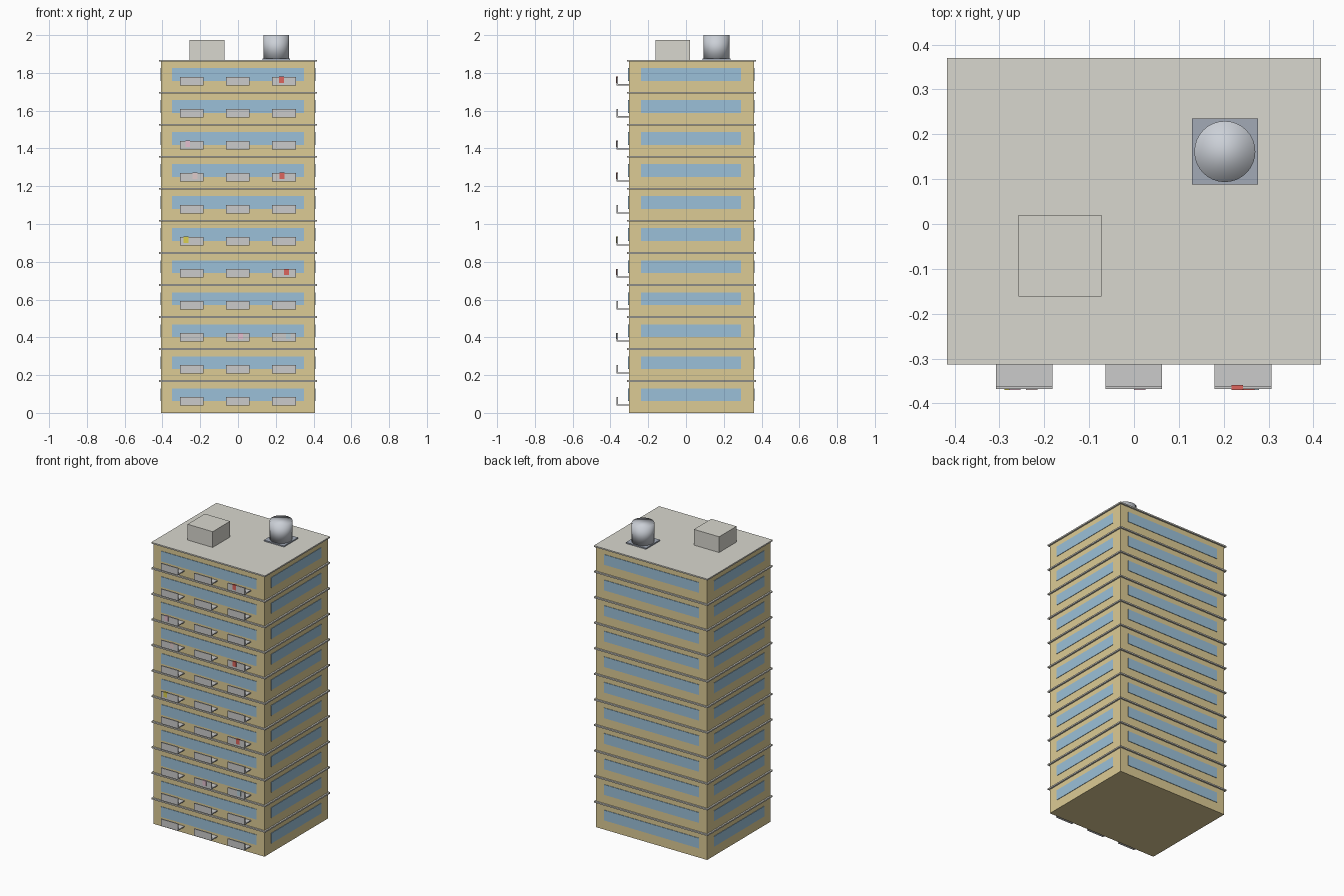
import bpy, bmesh
from mathutils import Matrix, Vector

if "Cube" in bpy.data.objects:
    bpy.data.objects.remove(bpy.data.objects["Cube"])


def mat(name, rgb):
    m = bpy.data.materials.new(name)
    m.diffuse_color = (*rgb, 1)
    m.use_nodes = True
    m.node_tree.nodes["Principled BSDF"].inputs["Base Color"].default_value = m.diffuse_color
    return m


WALL = mat("wall", (0.72, 0.60, 0.30))
GLASS = mat("glass", (0.33, 0.53, 0.69))
CONCRETE = mat("concrete", (0.69, 0.68, 0.62))
RAIL = mat("rail", (0.69, 0.69, 0.69))
STEEL = mat("steel", (0.36, 0.40, 0.47))
TANK = mat("tank", (0.60, 0.63, 0.68))
CLOTH = {
    "red": mat("red_cloth", (0.72, 0.13, 0.11)),
    "pink": mat("pink_cloth", (0.78, 0.52, 0.62)),
    "peach": mat("peach_cloth", (0.74, 0.60, 0.60)),
    "yellow": mat("yellow_cloth", (0.70, 0.62, 0.08)),
    "blue": mat("blue_cloth", (0.47, 0.62, 0.70)),
}


def boxes(name, spans, material):
    """One object made of boxes given as (x0, x1, y0, y1, z0, z1)."""
    bm = bmesh.new()
    for x0, x1, y0, y1, z0, z1 in spans:
        size = Matrix.Diagonal((x1 - x0, y1 - y0, z1 - z0, 1))
        mid = Vector((x0 + x1, y0 + y1, z0 + z1)) / 2
        bmesh.ops.create_cube(bm, size=1, matrix=Matrix.Translation(mid) @ size)
    me = bpy.data.meshes.new(name)
    bm.to_mesh(me)
    bm.free()
    me.materials.append(material)
    ob = bpy.data.objects.new(name, me)
    bpy.context.collection.objects.link(ob)
    return ob


FLOORS, H = 11, 0.1695
X, Y0, Y1 = 0.407, -0.303, 0.360       # wall faces
OVER, OUT, IN = 0.010, 0.003, 0.01     # slab overhang, window relief and depth
ROOF = FLOORS * H + 0.004
levels = [i * H for i in range(FLOORS)]

# Walls
boxes("walls", [(-X, X, Y0, Y1, 0, FLOORS * H)], WALL)

# Floor slabs, the last one being the roof
boxes("floor_slabs", [(-X - OVER, X + OVER, Y0 - OVER, Y1 + OVER,
                       z + H - 0.005, z + H + 0.004) for z in levels], CONCRETE)

# Window bands on all four sides
bands = []
for z in levels:
    w = (z + 0.062, z + 0.130)
    bands += [(-0.349, 0.349, Y0 - OUT, Y0 + IN, *w),
              (-0.349, 0.349, Y1 - IN, Y1 + OUT, *w),
              (-X - OUT, -X + IN, -0.237, 0.290, *w),
              (X - IN, X + OUT, -0.237, 0.290, *w)]
boxes("window_bands", bands, GLASS)

# Balconies: floor plate plus front panel
plates, panels = [], []
for z in levels:
    for cx in (-0.245, -0.001, 0.243):
        x0, x1 = cx - 0.0630, cx + 0.0630
        plates.append((x0, x1, -0.366, Y0, z + 0.038, z + 0.045))
        panels.append((x0, x1, -0.368, -0.361, z + 0.038, z + 0.084))
boxes("balcony_floors", plates, RAIL)
boxes("balcony_panels", panels, RAIL)

# Laundry hanging over the balcony panels
laundry = [("red", 0.230, 10), ("pink", -0.266, 8), ("peach", -0.228, 7),
           ("red", 0.232, 7), ("yellow", -0.276, 5), ("red", 0.256, 4),
           ("pink", 0.013, 2), ("blue", 0.266, 2)]
for i, (colour, x, f) in enumerate(laundry):
    z = f * H
    boxes(f"laundry_{i + 1}", [(x - 0.013, x + 0.013, -0.370, -0.359,
                               z + 0.052, z + 0.085)], CLOTH[colour])

# Stair housing on the roof
boxes("roof_housing", [(-0.257, -0.072, -0.162, 0.020, ROOF - 0.002, 1.973)], CONCRETE)

# Water tank on its base plate
boxes("tank_base", [(0.129, 0.276, 0.088, 0.235, ROOF - 0.002, 1.876)], STEEL)
bpy.ops.mesh.primitive_cylinder_add(vertices=32, radius=0.068, depth=2.0 - 1.872,
                                    location=(0.2025, 0.1615, (2.0 + 1.872) / 2))
tank = bpy.context.object
tank.name = "water_tank"
tank.data.materials.append(TANK)
bpy.ops.object.shade_smooth()
